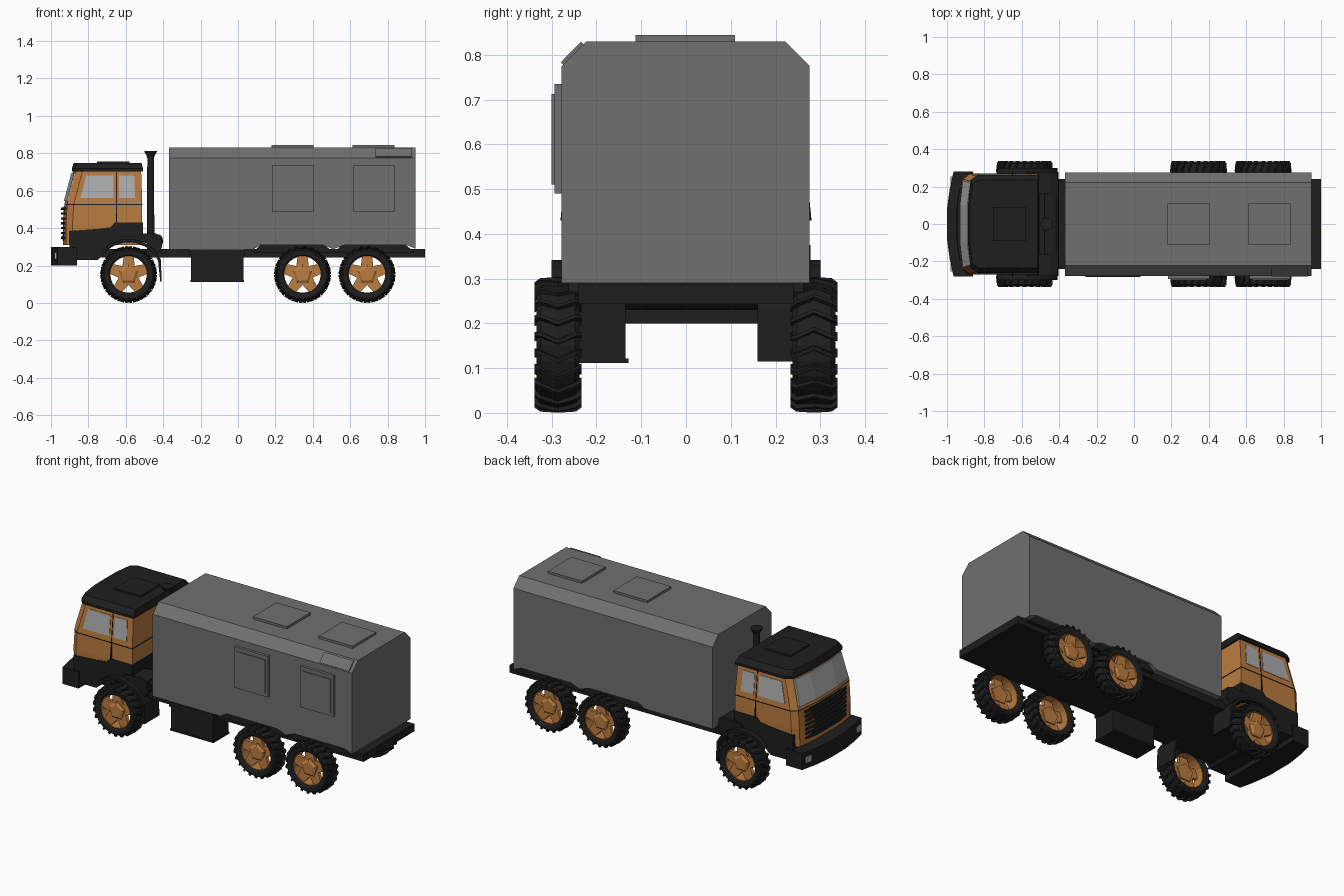
import bpy, bmesh
from math import sin, cos, radians, pi

if "Cube" in bpy.data.objects:
    bpy.data.objects.remove(bpy.data.objects["Cube"])


def mat(name, c):
    m = bpy.data.materials.new(name)
    m.diffuse_color = (*c, 1)
    m.use_nodes = True
    m.node_tree.nodes["Principled BSDF"].inputs["Base Color"].default_value = m.diffuse_color
    return m


ORANGE = mat("orange_paint", (0.50, 0.20, 0.05))
BLACK = mat("black_trim", (0.013, 0.013, 0.013))
GLASS = mat("pale_glass", (0.42, 0.42, 0.42))
GREY = mat("grey_body", (0.16, 0.16, 0.16))


def add_loft(bm, rings, closed=False):
    """Skin a list of equal-length point rings; cap ends unless closed."""
    vs = [[bm.verts.new(p) for p in r] for r in rings]
    n = len(vs[0])
    pairs = list(zip(vs, vs[1:])) + ([(vs[-1], vs[0])] if closed else [])
    for a, b in pairs:
        for i in range(n):
            bm.faces.new((a[i], a[(i + 1) % n], b[(i + 1) % n], b[i]))
    if not closed:
        bm.faces.new(vs[0])
        bm.faces.new(vs[-1])


def finish(name, bm, m):
    bmesh.ops.recalc_face_normals(bm, faces=bm.faces)
    me = bpy.data.meshes.new(name)
    bm.to_mesh(me)
    bm.free()
    me.materials.append(m)
    ob = bpy.data.objects.new(name, me)
    bpy.context.collection.objects.link(ob)
    return ob


def loft(name, rings, m, closed=False):
    bm = bmesh.new()
    add_loft(bm, rings, closed)
    return finish(name, bm, m)


def side_prism(name, pts, y0, y1, m):
    return loft(name, [[(x, y, z) for x, z in pts] for y in (y0, y1)], m)


def box(name, x0, x1, y0, y1, z0, z1, m):
    return side_prism(name, [(x0, z0), (x1, z0), (x1, z1), (x0, z1)], y0, y1, m)


def tube(name, centers, m, axis='z', n=12):
    """Lathe along z or y: centers = (position, radius) list."""
    def ring(c, r, o):
        return [(o[0] + r * cos(2 * pi * i / n), o[1] + r * sin(2 * pi * i / n), c) if axis == 'z' else
                (o[0] + r * cos(2 * pi * i / n), c, o[1] + r * sin(2 * pi * i / n)) for i in range(n)]
    return loft(name, [ring(*c) for c in centers], m)


# Cargo body: arched lower edge, chamfered roof edges
prof = [(-0.37, 0.285), (0.08, 0.285), (0.12, 0.31), (0.45, 0.31), (0.51, 0.288), (0.57, 0.31),
        (0.90, 0.31), (0.95, 0.29), (0.95, 0.83), (-0.37, 0.83)]
bm = bmesh.new()
add_loft(bm, [[(x, y, z) for x, z in prof] for y in (-0.278, 0.276)])
top = [e for e in bm.edges if all(v.co.z > 0.82 for v in e.verts)
       and abs(e.verts[0].co.y - e.verts[1].co.y) < 0.01]
bmesh.ops.bevel(bm, geom=top, offset=0.055, segments=1, affect='EDGES')
finish("cargo_body", bm, GREY)

# Roof hatches and side windows with raised inner panels
for i, x in enumerate((0.178, 0.613)):
    box(f"roof_hatch_{i}", x, x + 0.225, -0.113, 0.11, 0.825, 0.844, GREY)
    box(f"side_window_frame_{i}", x + 0.005, x + 0.225, -0.294, -0.27, 0.49, 0.735, GREY)
    box(f"side_window_panel_{i}", x + 0.02, x + 0.21, -0.30, -0.29, 0.51, 0.712, GREY)
# Panel lying on the roof chamfer
loft("chamfer_panel", [[(x, -0.280, 0.783), (x, -0.235, 0.829), (x, -0.225, 0.820), (x, -0.270, 0.775)]
                       for x in (0.735, 0.93)], GREY)

# Chassis slab, wheel-arch fillers, tank box
box("chassis", -0.86, 1.0, -0.24, 0.24, 0.243, 0.288, BLACK)
for i, x in enumerate((0.08, 0.515)):
    side_prism(f"rear_arch_{i}", [(x, 0.27), (x + 0.04, 0.312), (x + 0.38, 0.312), (x + 0.43, 0.27)],
               -0.262, 0.262, BLACK)
box("tank_box", -0.25, 0.03, -0.277, -0.135, 0.12, 0.26, BLACK)
box("tank_lid", -0.26, 0.035, -0.283, -0.13, 0.255, 0.285, BLACK)
box("tank_base", -0.255, 0.033, -0.28, -0.128, 0.112, 0.122, BLACK)


# Cab: horizontal sections with a bowed front
def plan(xf, xb, w, z):
    half = [(xb, w), (xf + 0.05, w), (xf + 0.015, w * 0.9), (xf, 0.1)]
    return [(x, -y, z) for x, y in half] + [(x, y, z) for x, y in reversed(half)]


loft("cab_shell", [plan(-0.935, -0.512, 0.262, 0.31), plan(-0.935, -0.512, 0.268, 0.42),
                   plan(-0.928, -0.512, 0.268, 0.53), plan(-0.880, -0.518, 0.25, 0.71)], ORANGE)
loft("cab_belt_line", [plan(-0.929, -0.51, 0.2695, 0.523), plan(-0.928, -0.51, 0.2695, 0.528)], BLACK)
loft("windscreen", [plan(-0.931, -0.86, 0.258, 0.545), plan(-0.891, -0.82, 0.243, 0.695)], GLASS)
loft("cab_roof", [plan(-0.888, -0.508, 0.262, 0.703), plan(-0.888, -0.508, 0.262, 0.718),
                  plan(-0.878, -0.515, 0.235, 0.748)], BLACK)
box("cab_roof_hatch", -0.755, -0.58, -0.09, 0.09, 0.74, 0.757, BLACK)

# Grille backing and slats
loft("grille_back", [plan(-0.938, -0.88, 0.215, 0.335), plan(-0.932, -0.88, 0.215, 0.515)], BLACK)
for i in range(7):
    z = 0.342 + i * 0.026
    loft(f"grille_slat_{i}", [plan(-0.948, -0.90, 0.21, z), plan(-0.945, -0.90, 0.21, z + 0.012)], BLACK)

# Bumper with lamps
bump = [(-0.86, 0.28), (-0.965, 0.28), (-0.985, 0.19), (-1.0, 0.08)]
bring = [(x, -y) for x, y in bump] + [(x, y) for x, y in reversed(bump)]
loft("bumper", [[(x, y, z) for x, y in bring] for z in (0.2, 0.3)], BLACK)

# Front wheel geometry used by skirt and mudguards
FX, R = -0.585, 0.152


def arc(r, a0, a1, n=9):
    return [(FX + r * cos(radians(a0 + (a1 - a0) * i / n)), R + r * sin(radians(a0 + (a1 - a0) * i / n)))
            for i in range(n + 1)]


# Black lower skirt with wheel arch
side_prism("cab_skirt", [(-0.90, 0.23), (-0.90, 0.385), (-0.76, 0.395), (-0.68, 0.405), (-0.66, 0.43),
                         (-0.508, 0.43), (-0.508, 0.35)] + arc(0.172, 62, 145) + [(-0.75, 0.23)],
           -0.271, 0.271, BLACK)

for s, side in ((-1, "right"), (1, "left")):
    # Side glass lies on the inward-leaning upper cab wall
    def wall(x, z, o):
        return (x, s * (0.268 - (z - 0.53) * 0.1 + o), z)
    panes = {"front": [(-0.842, 0.56), (-0.665, 0.56), (-0.665, 0.68), (-0.812, 0.68)],
             "rear": [(-0.635, 0.56), (-0.55, 0.56), (-0.555, 0.68), (-0.635, 0.68)]}
    for k, q in panes.items():
        loft(f"{side}_{k}_glass", [[wall(x, z, o) for x, z in q] for o in (-0.01, 0.003)], GLASS)
    loft(f"{side}_door_seam", [[wall(x, z, o) for x, z in
                                [(-0.652, 0.43), (-0.648, 0.43), (-0.648, 0.70), (-0.652, 0.70)]]
                               for o in (-0.02, 0.0025)], BLACK)
    # Mudguard strip and flap
    guard = arc(0.19, 140, 25) + [(-0.408, 0.115)]
    inner = [(-0.416, 0.115)] + arc(0.174, 25, 140)
    side_prism(f"{side}_mudguard", guard + inner, s * 0.16, s * 0.30, BLACK)
    side_prism(f"{side}_mudguard_top", arc(0.192, 85, 35, 4) + [(-0.405, 0.30), (-0.41, 0.36),
               (-0.45, 0.375), (-0.56, 0.365)], s * 0.16, s * 0.278, BLACK)
    a, b = sorted((s * 0.215, s * 0.255))
    box(f"{side}_lamp", -0.981, -0.96, a, b, 0.235, 0.27, GLASS)

# Exhaust stack and cross muffler
tube("exhaust_stack", [(0.28, 0.02, (-0.467, 0)), (0.775, 0.018, (-0.467, 0)), (0.785, 0.02, (-0.467, 0)),
                       (0.808, 0.034, (-0.467, 0)), (0.813, 0.034, (-0.467, 0))], BLACK)
tube("muffler", [(-0.25, 0.035, (-0.44, 0.33)), (-0.23, 0.04, (-0.44, 0.33)),
                 (0.23, 0.04, (-0.44, 0.33)), (0.25, 0.035, (-0.44, 0.33))], BLACK, 'y')


# Tyre (outer face toward -y) with chevron lugs
def pol(r, a, y):
    return (r * cos(a), y, r * sin(a))


bm = bmesh.new()
tp = [(0.100, -0.038), (0.108, -0.045), (0.130, -0.048), (0.140, -0.038), (0.144, 0),
      (0.140, 0.038), (0.130, 0.048), (0.108, 0.045), (0.100, 0.038)]
add_loft(bm, [[pol(r, 2 * pi * k / 24, y) for r, y in tp] for k in range(24)], True)
for k in range(22):
    a = 2 * pi * k / 22
    for s in (-1, 1):
        add_loft(bm, [[pol(r, a + d, y) for r, d in ((r0, t), (r0, t + 0.09), (r1, t + 0.075), (r1, t + 0.015))]
                      for y, t, r0, r1 in ((0, 0, 0.138, 0.152), (s * 0.040, 0.12, 0.132, 0.149),
                                           (s * 0.052, 0.13, 0.122, 0.140))])
tyre = finish("tyre", bm, BLACK)

# Rim: thin barrel, five flared spokes and hub
bm = bmesh.new()
add_loft(bm, [[pol(r, 2 * pi * k / 24, y) for r, y in ((0.097, -0.036), (0.102, -0.036),
         (0.102, 0.036), (0.097, 0.036))] for k in range(24)], True)
star = []
for k in range(5):
    c = radians(90 + 72 * k)
    star += [(0.1, c - 0.27), (0.1, c + 0.27), (0.056, c + radians(36))]
add_loft(bm, [[pol(r, a, y + (0.012 if r < 0.06 else 0)) for r, a in star] for y in (-0.030, -0.008)])
add_loft(bm, [[pol(r, radians(90 + 72 * k), y) for k in range(5)]
              for r, y in ((0.055, 0.01), (0.055, -0.026), (0.04, -0.034))])
rim = finish("rim", bm, ORANGE)

# Place six wheels from the shared meshes
first = True
for s in (-1, 1):
    for i, x in enumerate((FX, 0.345, 0.69)):
        for src in (tyre, rim):
            ob = src if first else bpy.data.objects.new(f"{src.name}_{i}_{'right' if s < 0 else 'left'}", src.data)
            if not first:
                bpy.context.collection.objects.link(ob)
            ob.location = (x, s * 0.286, R)
            ob.rotation_euler = (0, 0, 0 if s < 0 else pi)
        first = False
